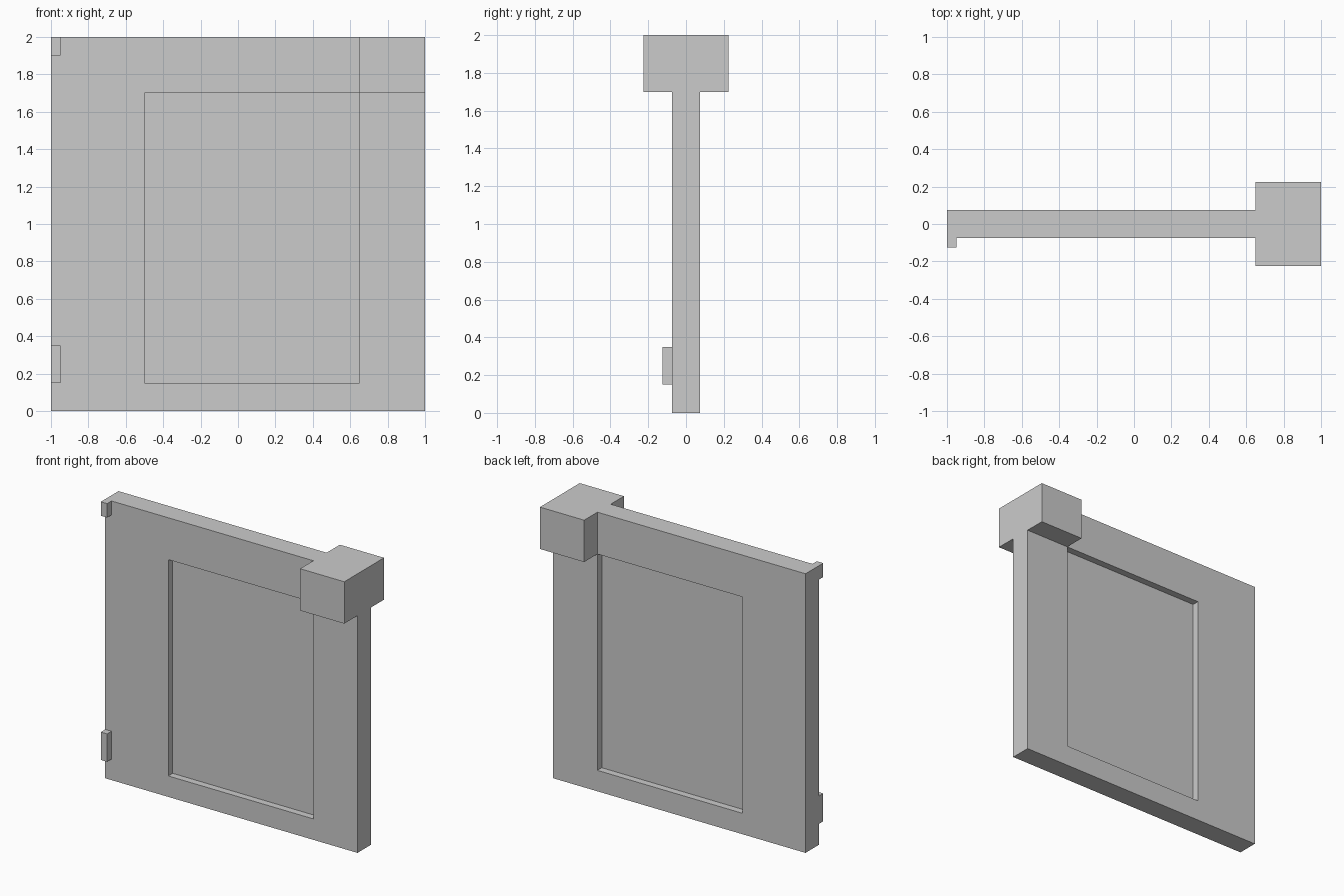
import bpy
import bmesh
from mathutils import Vector

if "Cube" in bpy.data.objects:
    bpy.data.objects.remove(bpy.data.objects["Cube"])

HALF = 0.075                       # half thickness of the panel
RECESS = (-0.5, 0.65, 0.15, 1.7)   # rectangles are x0, x1, z0, z1
BLOCK = (0.65, 1.0, 1.7, 2.0)
LOW_PEG = (-1.0, -0.95, 0.15, 0.35)
TOP_PEG = (-1.0, -0.95, 1.9, 2.0)


def extrude_area(bm, area, side, amount):
    """Push a rectangle of the front (-1) or back (1) face outward by amount."""
    x0, x1, z0, z1 = area
    bm.normal_update()
    faces = []
    for f in bm.faces:
        c = f.calc_center_median()
        if f.normal.y * side > 0.9 and x0 < c.x < x1 and z0 < c.z < z1:
            faces.append(f)
    result = bmesh.ops.extrude_face_region(bm, geom=faces)
    verts = [v for v in result["geom"] if isinstance(v, bmesh.types.BMVert)]
    bmesh.ops.translate(bm, verts=verts, vec=(0, side * amount, 0))
    leftover = [f for f in faces if f.is_valid]
    if leftover:
        bmesh.ops.delete(bm, geom=leftover, context='FACES')


# Flat square panel
bm = bmesh.new()
bmesh.ops.create_cube(bm, size=1)
bmesh.ops.scale(bm, vec=(2, 2 * HALF, 2), verts=bm.verts)
bmesh.ops.translate(bm, vec=(0, 0, 1), verts=bm.verts)

# Cuts along the outlines of the details
cuts = [(Vector((x, 0, 0)), Vector((1, 0, 0))) for x in (-0.95, -0.5, 0.65)]
cuts += [(Vector((0, 0, z)), Vector((0, 0, 1))) for z in (0.15, 0.35, 1.7, 1.9)]
for co, normal in cuts:
    bmesh.ops.bisect_plane(bm, geom=bm.verts[:] + bm.edges[:] + bm.faces[:],
                           plane_co=co, plane_no=normal)

# Recess and corner block on both sides
for side in (-1, 1):
    extrude_area(bm, RECESS, side, -0.05)
    extrude_area(bm, BLOCK, side, 0.15)

# Small pegs on the front left edge
for peg in (LOW_PEG, TOP_PEG):
    extrude_area(bm, peg, -1, 0.05)

# Remove the leftover flat edges
bmesh.ops.dissolve_limit(bm, angle_limit=0.01, verts=bm.verts[:], edges=bm.edges[:])
bmesh.ops.recalc_face_normals(bm, faces=bm.faces[:])

mesh = bpy.data.meshes.new("wall_panel")
bm.to_mesh(mesh)
bm.free()
bpy.context.collection.objects.link(bpy.data.objects.new("wall_panel", mesh))
